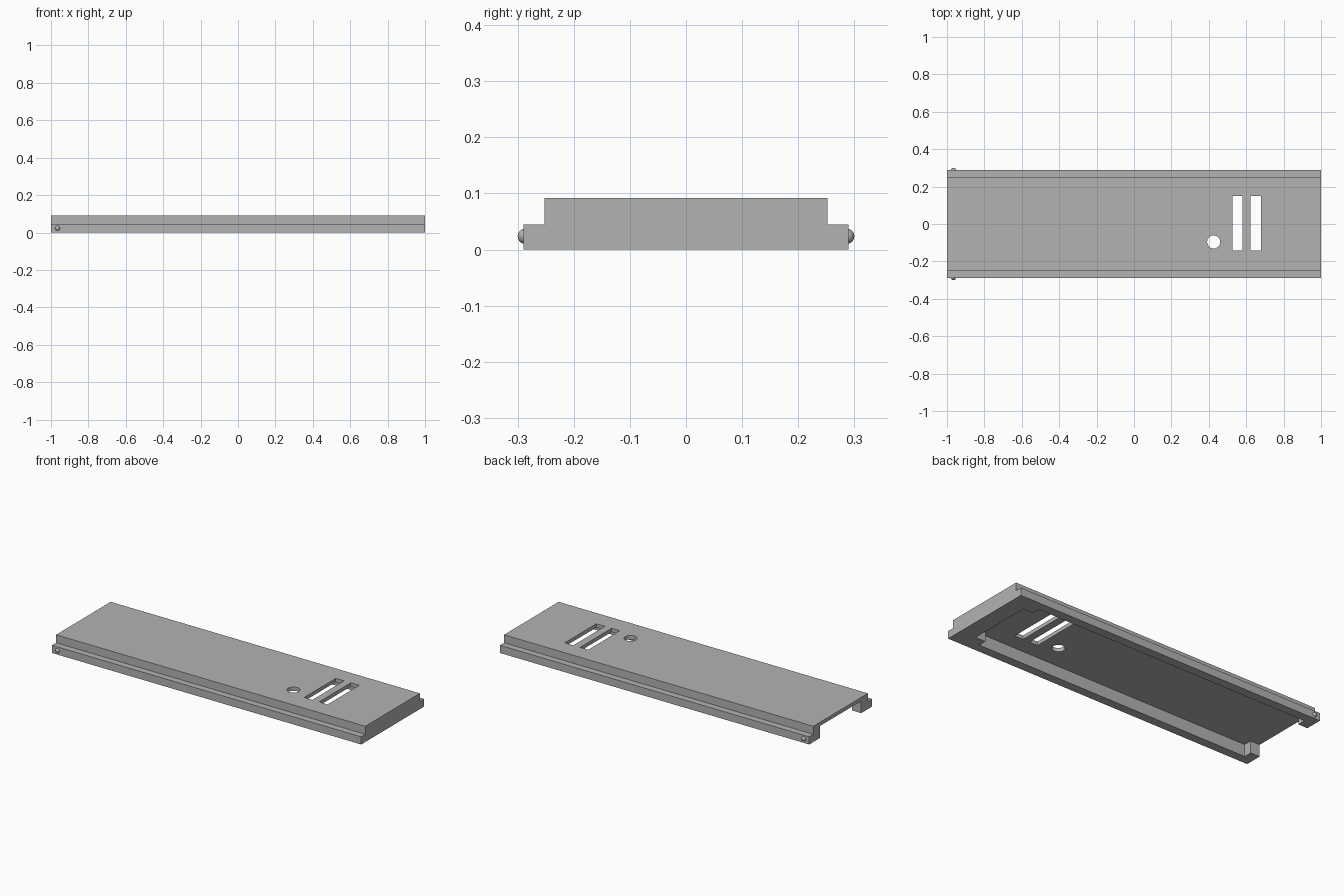
import bpy, bmesh, math
from mathutils import Matrix, Vector

default = bpy.data.objects.get("Cube")
if default:
    bpy.data.objects.remove(default, do_unlink=True)

grey = bpy.data.materials.new("light grey")
grey.use_nodes = True
grey.diffuse_color = (0.45, 0.45, 0.45, 1)
grey.node_tree.nodes["Principled BSDF"].inputs["Base Color"].default_value = grey.diffuse_color


def add_object(name, bm):
    mesh = bpy.data.meshes.new(name)
    bmesh.ops.recalc_face_normals(bm, faces=bm.faces)
    bm.to_mesh(mesh)
    bm.free()
    mesh.materials.append(grey)
    obj = bpy.data.objects.new(name, mesh)
    bpy.context.collection.objects.link(obj)
    return obj


def prism(name, points, offset):
    """Extrude a closed outline of 3D points along an offset."""
    bm = bmesh.new()
    face = bm.faces.new([bm.verts.new(p) for p in points])
    made = bmesh.ops.extrude_face_region(bm, geom=[face], use_keep_orig=True)["geom"]
    bmesh.ops.translate(bm, vec=Vector(offset),
                        verts=[v for v in made if isinstance(v, bmesh.types.BMVert)])
    return add_object(name, bm)


def activate(obj):
    bpy.ops.object.select_all(action='DESELECT')
    obj.select_set(True)
    bpy.context.view_layer.objects.active = obj


def cut(target, cutter):
    cutter.hide_render = True
    mod = target.modifiers.new("cut", 'BOOLEAN')
    mod.operation = 'DIFFERENCE'
    mod.solver = 'EXACT'
    mod.object = cutter
    activate(target)
    bpy.ops.object.modifier_apply(modifier=mod.name)
    bpy.data.objects.remove(cutter, do_unlink=True)


# Sliding cover: stepped cross-section extruded along its length
half = [(0.29, 0), (0.29, 0.045), (0.252, 0.045), (0.252, 0.092)]
section = half + [(-y, z) for y, z in reversed(half)]
cover = prism("sliding_cover", [(-1, y, z) for y, z in section], (2, 0, 0))

# Underside pocket, open at one end and narrowed by tabs at both ends
side = [(-1.1, 0.19), (-0.94, 0.19), (-0.94, 0.238),
        (0.835, 0.238), (0.835, 0.19), (0.90, 0.19)]
outline = side + [(x, -y) for x, y in reversed(side)]
cut(cover, prism("pocket_cutter", [(x, y, -0.1) for x, y in outline], (0, 0, 0.17)))

# Two slots through the top
for x0, x1 in ((0.527, 0.58), (0.624, 0.679)):
    corners = [(x0, -0.142), (x1, -0.142), (x1, 0.15), (x0, 0.15)]
    cut(cover, prism("slot_cutter", [(x, y, -0.1) for x, y in corners], (0, 0, 0.3)))

# Round hole through the top
ring = [2 * math.pi * i / 48 for i in range(48)]
cut(cover, prism("hole_cutter", [(0.426 + 0.035 * math.cos(a), -0.096 + 0.035 * math.sin(a), -0.1)
                                 for a in ring], (0, 0, 0.3)))
activate(cover)
bpy.ops.object.shade_smooth_by_angle(angle=math.radians(30))

# Small domed catches on both long sides
for name, s in (("front_catch", -1), ("back_catch", 1)):
    bm = bmesh.new()
    bmesh.ops.create_uvsphere(bm, u_segments=24, v_segments=12, radius=0.0135,
                              matrix=Matrix.Translation((-0.965, s * 0.2865, 0.0235)))
    activate(add_object(name, bm))
    bpy.ops.object.shade_smooth_by_angle(angle=math.radians(40))
